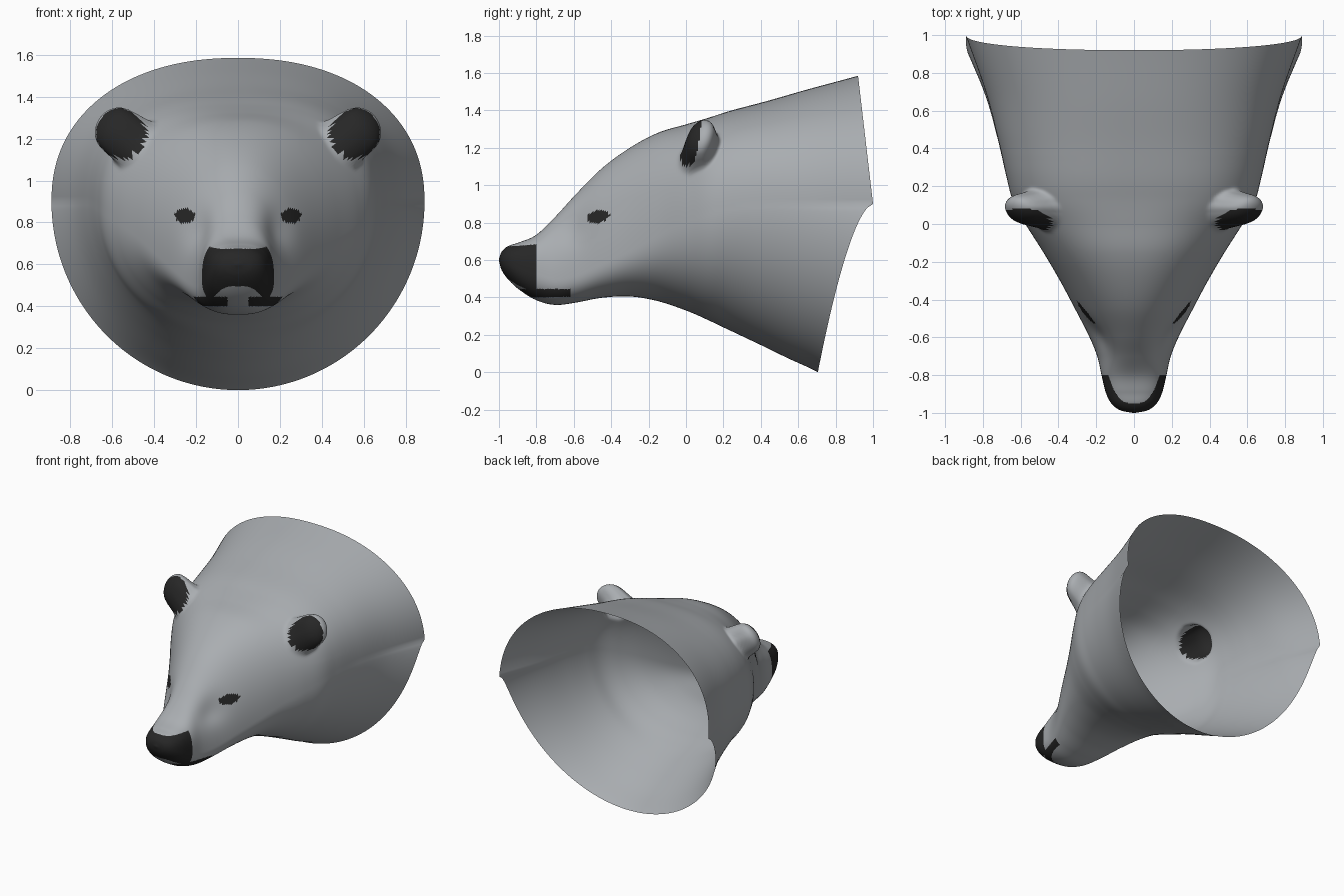
import bpy, bmesh, math
from mathutils import Vector, Matrix

if "Cube" in bpy.data.objects:
    bpy.data.objects.remove(bpy.data.objects["Cube"])

# Head cross-sections, nose to neck:
# y, top z, bottom z, half width, height of widest point, roundness above, roundness below
ROWS = [
    (-1.00, .605, .595, .008, .60, 2.0, 2.0),
    (-.985, .645, .545, .075, .595, 2.1, 2.1),
    (-.95, .675, .495, .120, .585, 2.4, 2.2),
    (-.89, .695, .440, .150, .560, 2.7, 2.4),
    (-.80, .735, .385, .172, .530, 2.7, 2.4),
    (-.70, .830, .360, .195, .500, 2.3, 2.4),
    (-.59, .950, .372, .240, .520, 2.1, 2.4),
    (-.45, 1.09, .398, .312, .580, 2.1, 2.3),
    (-.30, 1.20, .405, .392, .650, 2.2, 2.2),
    (-.15, 1.28, .380, .480, .730, 2.3, 2.1),
    (0.00, 1.325, .330, .575, .800, 2.4, 2.1),
    (0.12, 1.36, .280, .640, .850, 2.5, 2.1),
    (0.25, 1.40, .225, .675, .880, 2.5, 2.0),
    (0.45, 1.45, .150, .720, .900, 2.4, 2.0),
    (0.70, 1.515, .070, .785, .900, 2.3, 2.0),
    (1.00, 1.585, 0.00, .890, .900, 2.2, 2.0),
]
SEGS, STEPS = 256, 13


def material(name, rgb):
    m = bpy.data.materials.new(name)
    m.diffuse_color = (*rgb, 1)
    m.use_nodes = True
    m.node_tree.nodes["Principled BSDF"].inputs["Base Color"].default_value = m.diffuse_color
    return m


def spline(i, f):
    """Smooth blend between section i and i + 1."""
    n = len(ROWS) - 1
    b, c = ROWS[i], ROWS[i + 1]
    a = ROWS[i - 1] if i > 0 else [2 * p - q for p, q in zip(b, c)]
    d = ROWS[i + 2] if i + 2 <= n else [2 * q - p for p, q in zip(b, c)]
    return [.5 * (2 * q + (r - p) * f + (2 * p - 5 * q + 4 * r - s) * f * f
                  + (3 * q - p - 3 * r + s) * f ** 3) for p, q, r, s in zip(a, b, c, d)]


# Ear: a leaning ellipsoid, mapped to a unit ball by EAR
EAR_C = Vector((.56, .075, 1.225))
EAR = Matrix.Diagonal((1 / .125, 1 / .085, 1 / .128)) @ Matrix(((1, 0, 0), (-.15, 1, -.22), (0, 0, 1)))


def ear_space(p):
    return EAR @ (Vector((abs(p.x), p.y, p.z)) - EAR_C)


def push_to_ear(p, mid):
    """Move a skin point outwards, away from the head axis, onto the ear."""
    q = Vector((abs(p.x), p.y, p.z))
    o = Vector((0, p.y, mid))
    a, d = EAR @ (o - EAR_C), EAR @ (q - o)
    A, B, C = d.dot(d), a.dot(d), a.dot(a) - 1
    disc = B * B - A * C
    if A < 1e-9 or disc <= 0:
        return p
    s = max(1, (-B + math.sqrt(disc)) / A)
    return o + (p - o) * s


def skin_point(row, ang):
    t, top, bot, w, mid, pt, pb = row
    c, s = math.cos(ang), math.sin(ang)
    e = 2 / (pt if s > 0 else pb)
    v = abs(s) ** e
    x = math.copysign(abs(c) ** e, c) * w
    z = mid + v * (top - mid) if s > 0 else mid - v * (mid - bot)
    # neck opening leans forward at the top and the throat
    k = max(0, t) ** 2
    y = t - k * (.08 * v if s > 0 else .295 * v ** .6)
    p = Vector((x, y, z))
    # hollow between the bridge of the nose and the cheek
    g = math.exp(-((abs(x) - .19) / .08) ** 2 - ((y + .60) / .12) ** 2 - ((z - .78) / .10) ** 2)
    p.x *= 1 - .10 * g
    p.z -= .02 * g
    if -.15 < t < .3 and s > 0:
        p = push_to_ear(p, mid)
    return p


def is_dark(p):
    ax = abs(p.x)
    # nose tip, with the dark edge sweeping back at the sides
    edge = -.95 + .15 * min(1, ax / .135) ** 3
    if p.y < edge and p.z > .40:
        return True
    # mouth line
    if p.y < -.62 and .40 + .02 * max(0, p.y + .8) < p.z < .445 and ax > .05:
        return True
    # eyes
    dy, dz = p.y + .47, p.z - .833
    u, v = dy * .97 + dz * .24, dz * .97 - dy * .24
    if (u / .062) ** 2 + (v / .034) ** 2 < 1:
        return True
    # inner ears
    if ax > .4 and p.y < .1 and p.z > 1.05:
        e = ear_space(p)
        return e.length < 1.3 and e.y < -.25 and math.hypot(e.x, e.z) < .93
    return False


# Head shell: nose, face, ears and open neck in one skin
bm = bmesh.new()
n = len(ROWS) - 1
params = [(i, j / STEPS) for i in range(n) for j in range(STEPS)] + [(n - 1, 1.0)]
rings = []
for i, f in params:
    row = spline(i, f)
    rings.append([bm.verts.new(skin_point(row, 2 * math.pi * k / SEGS)) for k in range(SEGS)])
for a, b in zip(rings, rings[1:]):
    for k in range(SEGS):
        m = (k + 1) % SEGS
        bm.faces.new((a[k], a[m], b[m], b[k]))
bm.faces.new(rings[0])

# soften the ear roots
near = [v for v in bm.verts if abs(v.co.x) > .3 and -.2 < v.co.y < .35 and v.co.z > 1.0]
for _ in range(5):
    bmesh.ops.smooth_vert(bm, verts=near, factor=.5, use_axis_x=True, use_axis_y=True, use_axis_z=True)
bmesh.ops.recalc_face_normals(bm, faces=bm.faces)
for face in bm.faces:
    face.smooth = True
    face.material_index = int(is_dark(face.calc_center_median()))

mesh = bpy.data.meshes.new("bear_head")
bm.to_mesh(mesh)
bm.free()
mesh.materials.append(material("grey_fur", (.40, .42, .44)))
mesh.materials.append(material("dark_nose_and_eyes", (.02, .02, .02)))
head = bpy.data.objects.new("bear_head", mesh)
bpy.context.collection.objects.link(head)
